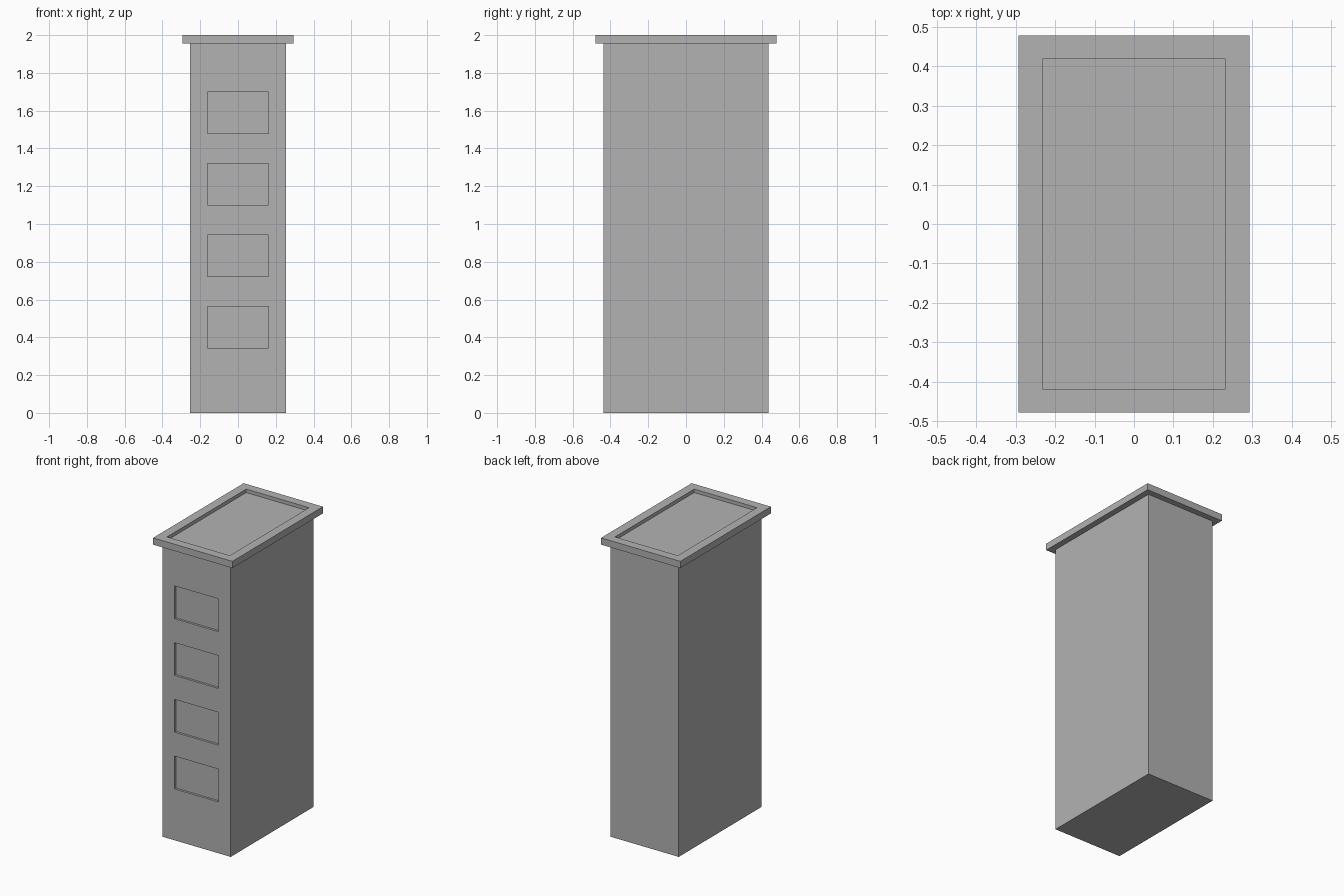
import bpy

default = bpy.data.objects.get("Cube")
if default:
    bpy.data.objects.remove(default, do_unlink=True)

grey = bpy.data.materials.new("plain_grey")
grey.use_nodes = True
colour = (0.448, 0.448, 0.448, 1)
grey.diffuse_color = colour
grey.node_tree.nodes["Principled BSDF"].inputs["Base Color"].default_value = colour


def box(name, x, y, z):
    """Box spanning the given (low, high) ranges."""
    bpy.ops.mesh.primitive_cube_add(size=1)
    obj = bpy.context.object
    obj.name = obj.data.name = name
    spans = (x, y, z)
    for v in obj.data.vertices:
        v.co = [hi if c > 0 else lo for c, (lo, hi) in zip(v.co, spans)]
    obj.data.materials.append(grey)
    return obj


def carve(target, cutter):
    """Subtract the cutter from the target, then discard the cutter."""
    cutter.hide_render = True
    mod = target.modifiers.new("carve", "BOOLEAN")
    mod.operation = "DIFFERENCE"
    mod.solver = "EXACT"
    mod.object = cutter
    bpy.context.view_layer.objects.active = target
    bpy.ops.object.modifier_apply(modifier=mod.name)
    bpy.data.objects.remove(cutter, do_unlink=True)


WIDTH, DEPTH, EAVES = 0.253, 0.438, 1.955
OVERHANG = 0.04

# Tower body with four shallow window recesses up the front
body = box("tower_body", (-WIDTH, WIDTH), (-DEPTH, DEPTH), (0, EAVES))
for floor in range(4):
    sill = 0.343 + floor * 0.379
    carve(body, box("window_cutter", (-0.162, 0.162),
                    (-DEPTH - 0.1, -DEPTH + 0.015), (sill, sill + 0.219)))

# Overhanging roof slab with a sunken top behind a low parapet
rx, ry = WIDTH + OVERHANG, DEPTH + OVERHANG
roof = box("roof_parapet", (-rx, rx), (-ry, ry), (EAVES, 2))
carve(roof, box("roof_cutter", (-0.232, 0.232), (-0.418, 0.418), (1.977, 2.1)))
